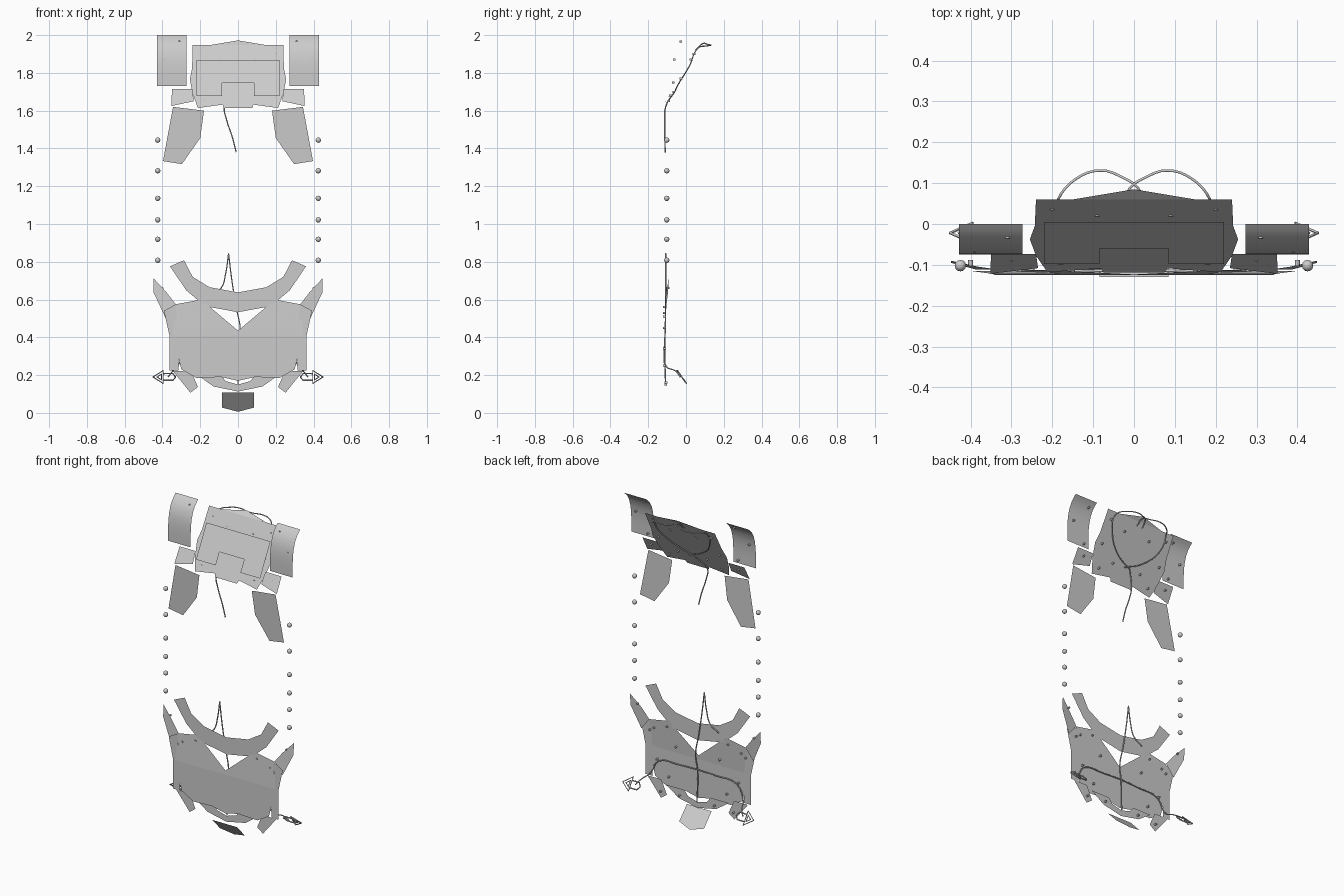
import bpy, bmesh
from mathutils import Vector, Matrix


def flip(pts):
    return [(-x, y, z) for x, y, z in pts]


def make(name, faces, smooth=False):
    """Thin sheet object from a list of polygons, each turned to face the front."""
    bm = bmesh.new()
    for pts in faces:
        f = bm.faces.new([bm.verts.new(p) for p in pts])
        f.normal_update()
        if f.normal.y > 0:
            f.normal_flip()
        f.smooth = smooth
    bmesh.ops.remove_doubles(bm, verts=bm.verts, dist=0.0005)
    me = bpy.data.meshes.new(name)
    bm.to_mesh(me)
    bm.free()
    ob = bpy.data.objects.new(name, me)
    bpy.context.collection.objects.link(ob)
    return ob


def pair(name, *faces, smooth=False):
    make(name + "_left", [flip(f) for f in faces], smooth)
    make(name + "_right", faces, smooth)


def whole(half):
    """Close a half outline across the centre plane."""
    return half + [p for p in reversed(flip(half)) if abs(p[0]) > 1e-6]


def at(y, pts):
    return [(x, y(z) if callable(y) else y, z) for x, z in pts]


def tube(name, paths, r=0.0035, smooth=False, cyclic=False):
    cu = bpy.data.curves.new(name, 'CURVE')
    cu.dimensions = '3D'
    cu.bevel_depth = r
    cu.bevel_resolution = 1
    cu.resolution_u = 4
    cu.use_fill_caps = True
    for path in paths:
        sp = cu.splines.new('BEZIER' if smooth else 'POLY')
        pts = sp.bezier_points if smooth else sp.points
        pts.add(len(path) - 1)
        for p, co in zip(pts, path):
            if smooth:
                p.co = co
                p.handle_left_type = p.handle_right_type = 'AUTO'
            else:
                p.co = (*co, 1)
        sp.use_cyclic_u = cyclic
    ob = bpy.data.objects.new(name, cu)
    bpy.context.collection.objects.link(ob)
    bpy.ops.object.select_all(action='DESELECT')
    ob.select_set(True)
    bpy.context.view_layer.objects.active = ob
    bpy.ops.object.convert(target='MESH')


def slope(z):
    return -0.115 + (z - 1.62) * 0.535


def body(z):
    return -0.125 + max(0, z - 0.41) * 0.06


# Sloped upper plate with its folded peak
make("upper_plate", [whole(at(slope, [
    (0, 1.947), (0.24, 1.947), (0.243, 1.825), (0.255, 1.765), (0.24, 1.69),
    (0.212, 1.614), (0.082, 1.632), (0.075, 1.614), (0, 1.614)]))])
make("upper_peak", [[(-0.15, 0.06, 1.947), (0.15, 0.06, 1.947), (0, 0.085, 1.972)]])

# Arch-shaped layer lying on the upper plate
make("upper_overlay", [whole(at(lambda z: slope(z) - 0.013, [
    (0, 1.868), (0.22, 1.868), (0.22, 1.677), (0.085, 1.677),
    (0.085, 1.746), (0, 1.746)]))])

# Curved shoulder guards
prof = [(-0.075, 1.73), (-0.075, 1.79), (-0.073, 1.85), (-0.066, 1.895),
        (-0.053, 1.937), (-0.035, 1.967), (-0.015, 1.988), (0, 2.0)]
pair("shoulder_guard", *[[(0.273, *a), (0.428, *a), (0.428, *b), (0.273, *b)]
                         for a, b in zip(prof, prof[1:])], smooth=True)

# Small link plates and hanging upper wings
pair("link_plate", [(0.24, -0.073, 1.715), (0.35, -0.073, 1.715),
                    (0.352, -0.122, 1.625), (0.235, -0.108, 1.65)])
pair("upper_wing", at(lambda z: -0.115 - (z - 1.32) * 0.025, [
    (0.344, 1.62), (0.18, 1.60), (0.20, 1.455), (0.297, 1.317), (0.397, 1.333)]))

# Rows of studs down both sides
bm = bmesh.new()
for z in (1.444, 1.282, 1.136, 1.022, 0.919, 0.808):
    for s in (-1, 1):
        bmesh.ops.create_uvsphere(bm, u_segments=12, v_segments=8, radius=0.014,
                                  matrix=Matrix.Translation((s * 0.425, -0.102, z)))
for f in bm.faces:
    f.smooth = True
me = bpy.data.meshes.new("side_studs")
bm.to_mesh(me)
bm.free()
bpy.context.collection.objects.link(bpy.data.objects.new("side_studs", me))

# Curved collar band
top = [(0.286, 0.808), (0.24, 0.72), (0.15, 0.665), (0, 0.638)]
low = [(0.36, 0.776), (0.275, 0.65), (0.175, 0.565), (0, 0.533)]
quads = [at(-0.115, [top[i], low[i], low[i + 1], top[i + 1]]) for i in range(3)]
make("collar_band", quads + [flip(q) for q in quads])

# Side fins
pair("side_fin", [(0.448, -0.09, 0.713), (0.448, -0.095, 0.64),
                  (0.385, -0.112, 0.505), (0.33, -0.112, 0.575), (0.38, -0.105, 0.64)])

# Main lower shell, V-cut at the top with a crease across
upper = at(body, [(0, 0.435), (0.195, 0.60), (0.33, 0.575), (0.345, 0.41), (0, 0.41)])
lower = at(-0.125, [(0, 0.41), (0.345, 0.41), (0.30, 0.23), (0.22, 0.185),
                    (0.09, 0.19), (0, 0.17)])
make("lower_shell", [whole(upper), whole(lower)])

# Cheek plates outside the shell and small lower tips
pair("cheek_plate", at(-0.12, [(0.33, 0.575), (0.392, 0.54), (0.363, 0.41),
                               (0.363, 0.225), (0.315, 0.225), (0.312, 0.36)]))
pair("lower_tip", at(-0.115, [(0.345, 0.222), (0.252, 0.107), (0.212, 0.137),
                              (0.235, 0.19), (0.25, 0.222)]))

# Bottom lip with a slot, and the flap tucked beneath it
make("bottom_lip", [whole(at(-0.113, [
    (0, 0.15), (0.065, 0.168), (0.09, 0.20), (0.215, 0.20), (0.13, 0.14), (0, 0.113)]))])
make("bottom_flap", [whole([(0, -0.13, 0.108), (0.085, -0.13, 0.108),
                            (0.085, -0.055, 0.028), (0, -0.037, 0.006)])])

# Upper cable: stem, heart-shaped loop behind the plate
loop = [(-0.02, -0.06, 1.70), (0.09, -0.035, 1.75), (0.175, 0.02, 1.84),
        (0.185, 0.062, 1.93), (0.14, 0.112, 1.943), (0.08, 0.131, 1.947),
        (0.03, 0.115, 1.95), (-0.01, 0.088, 1.955), (-0.02, 0.05, 1.92)]
tube("upper_cable_loop", [loop, flip(loop)], smooth=True)
tube("upper_cable_stem", [[(-0.01, -0.11, 1.38), (-0.03, -0.112, 1.46),
                           (-0.06, -0.112, 1.55), (-0.072, -0.108, 1.62),
                           (-0.02, -0.06, 1.70)]], smooth=True)

# Lower cable and its branches
branch = [(0, -0.113, 0.35), (0.13, -0.115, 0.345), (0.27, -0.115, 0.33),
          (0.32, -0.105, 0.245), (0.345, -0.055, 0.222), (0.37, -0.03, 0.19)]
tube("lower_cable", [
    [(-0.05, -0.108, 0.845), (-0.035, -0.108, 0.72), (-0.01, -0.108, 0.56),
     (0.012, -0.11, 0.44), (0, -0.113, 0.35), (0, -0.108, 0.15)],
    [(-0.05, -0.108, 0.845), (-0.065, -0.108, 0.74), (-0.09, -0.108, 0.66),
     (-0.15, -0.108, 0.62)], branch, flip(branch)], smooth=True)


# Tilted arrow-shaped side lamps made of thin rod
def tilt(pts):
    return [(x, -0.022 - (z - 0.19) * 0.7, z) for x, z in pts]


head = tilt([(0.395, 0.225), (0.395, 0.155), (0.45, 0.19)])
core = tilt([(0.405, 0.205), (0.405, 0.175), (0.428, 0.19)])
box = tilt([(0.395, 0.208), (0.345, 0.208), (0.33, 0.19), (0.345, 0.172), (0.395, 0.172)])
tube("arrow_lamp_heads", [head, flip(head), core, flip(core)], r=0.004, cyclic=True)
tube("arrow_lamp_frames", [box, flip(box)], r=0.004)

# Little fixing pins on the rear of the panels
pins = []
for x, z in [(0.2, 1.90), (0.09, 1.87), (0.21, 1.77), (0.1, 1.70), (0.18, 1.65)]:
    pins.append((x, slope(z), z))
pins += [(0.31, -0.035, 1.967), (0.39, -0.07, 1.87), (0.31, -0.075, 1.75),
         (0.3, -0.09, 1.68)]
pins += [(x, -0.122, z) for x, z in [(0.21, 0.56), (0.30, 0.53), (0.33, 0.51), (0.15, 0.45),
                                     (0.28, 0.34), (0.2, 0.25)]]
pins += [(0.25, -0.115, 0.15), (0.12, -0.113, 0.16), (0.40, -0.103, 0.66)]
rods = [[p, (p[0], p[1] + 0.015, p[2])] for p in pins]
tube("fixing_pins", rods + [flip(r) for r in rods], r=0.006)
